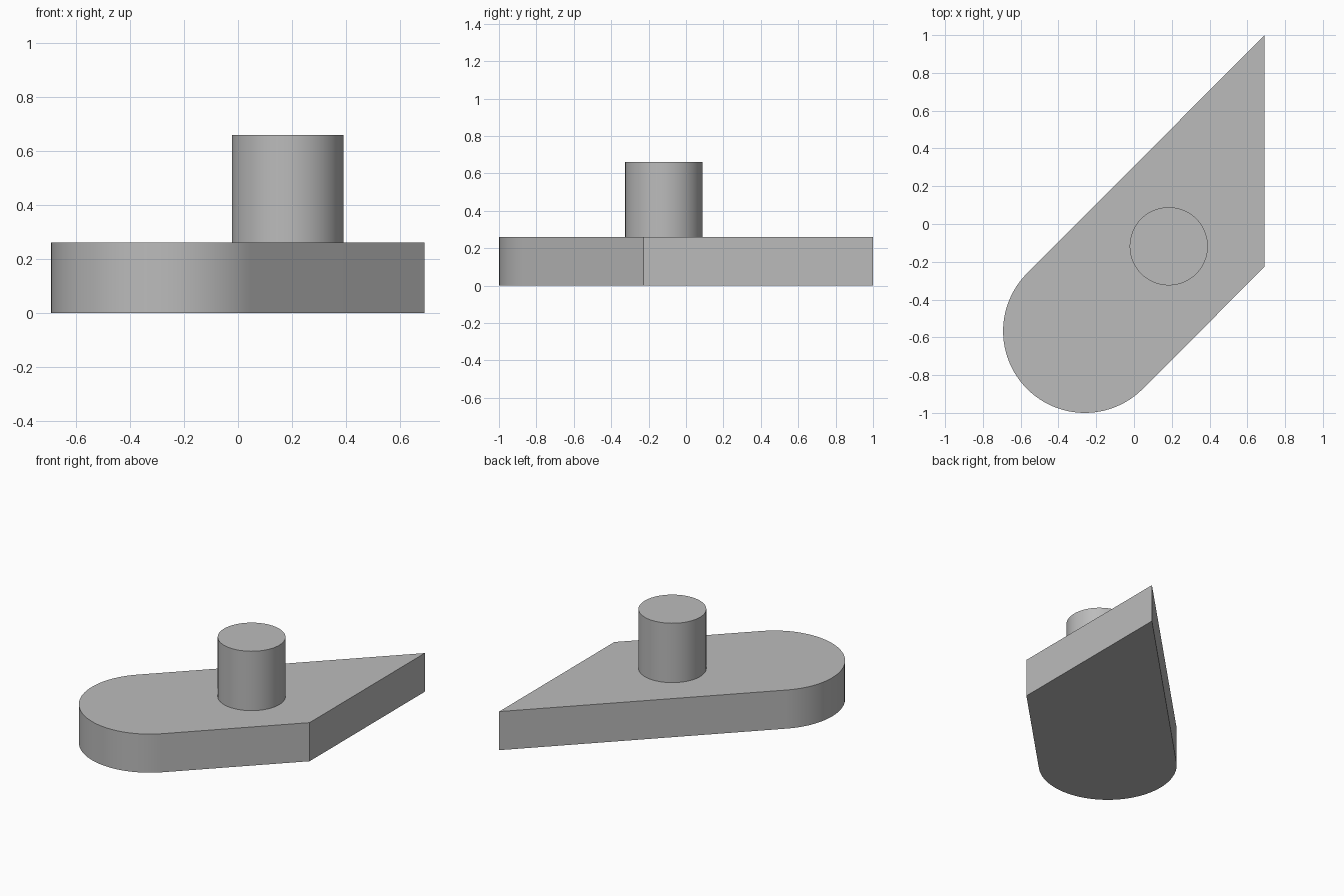
import bpy
import bmesh
from math import cos, sin, pi, radians

cube = bpy.data.objects.get("Cube")
if cube:
    bpy.data.objects.remove(cube, do_unlink=True)

# One plain grey for the whole model
grey = bpy.data.materials.new("plain grey")
grey.use_nodes = True
colour = (0.5, 0.5, 0.5, 1)
grey.diffuse_color = colour
grey.node_tree.nodes["Principled BSDF"].inputs["Base Color"].default_value = colour


def arc(cx, cy, radius, start, end, steps):
    """Points along a circular arc, both ends included."""
    angles = [start + (end - start) * i / steps for i in range(steps + 1)]
    return [(cx + radius * cos(a), cy + radius * sin(a)) for a in angles]


def extrude_outline(name, outline, bottom, top):
    """Solid prism from a counter-clockwise outline."""
    bm = bmesh.new()
    base = bm.faces.new([bm.verts.new((x, y, bottom)) for x, y in outline])
    result = bmesh.ops.extrude_face_region(bm, geom=[base], use_keep_orig=True)
    raised = [v for v in result["geom"] if isinstance(v, bmesh.types.BMVert)]
    bmesh.ops.translate(bm, verts=raised, vec=(0, 0, top - bottom))
    bmesh.ops.recalc_face_normals(bm, faces=bm.faces[:])
    mesh = bpy.data.meshes.new(name)
    bm.to_mesh(mesh)
    bm.free()
    mesh.materials.append(grey)
    obj = bpy.data.objects.new(name, mesh)
    bpy.context.collection.objects.link(obj)
    bpy.ops.object.select_all(action="DESELECT")
    obj.select_set(True)
    bpy.context.view_layer.objects.active = obj
    bpy.ops.object.shade_smooth_by_angle(angle=radians(30))
    return obj


# Base plate: round end, two parallel diagonal sides, slanted cut on the left
thickness = 0.26
round_end = arc(-0.26, -0.567, 0.433, radians(135), radians(315), 48)
extrude_outline("base_plate", round_end + [(0.692, -0.226), (0.692, 1.0)], 0, thickness)

# Upright round peg standing on the plate
peg_outline = arc(0.184, -0.118, 0.207, 0, 2 * pi, 64)[:-1]
extrude_outline("peg", peg_outline, thickness, 0.66)
